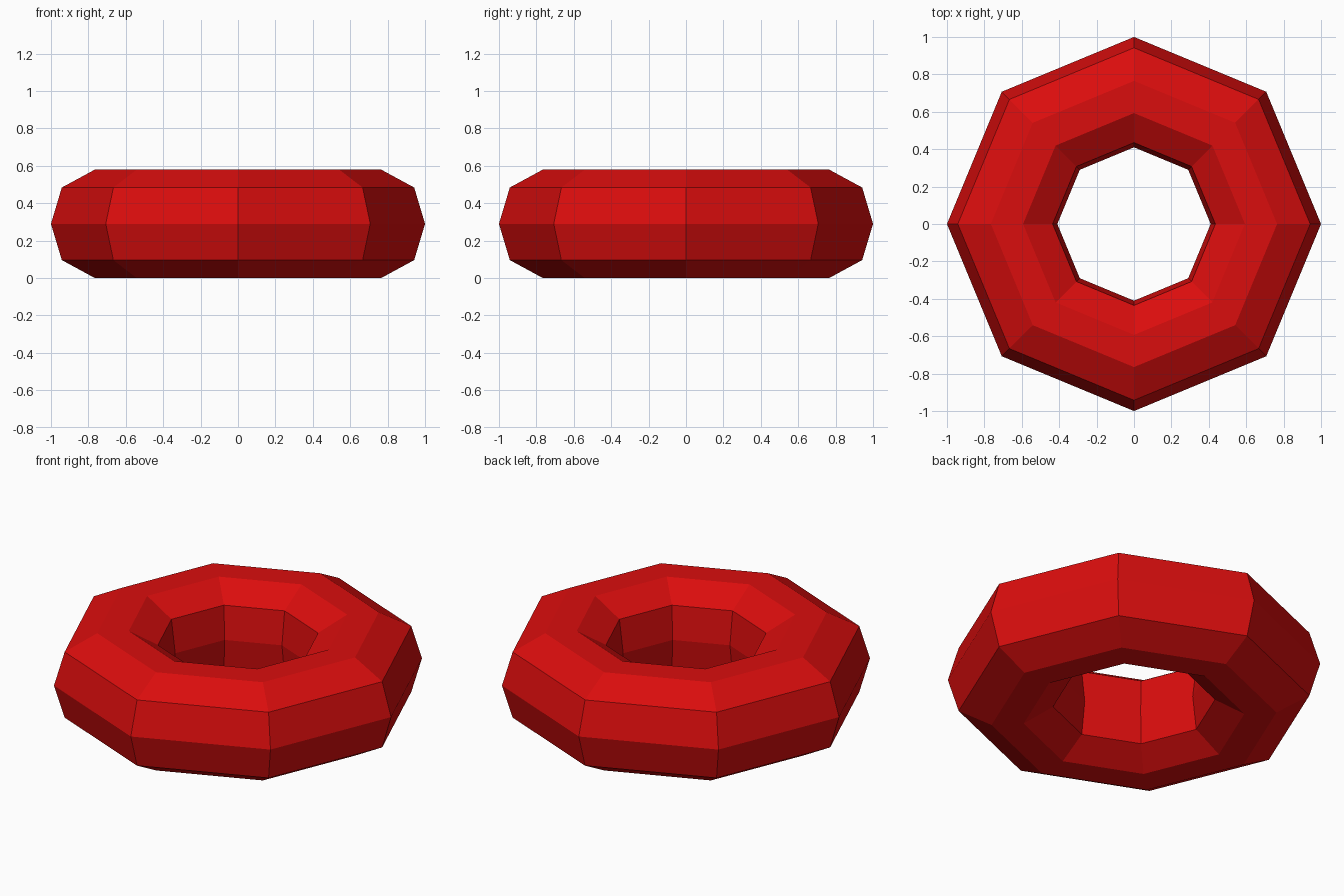
import bpy, bmesh, math

if "Cube" in bpy.data.objects:
    bpy.data.objects.remove(bpy.data.objects["Cube"])

SIDES = 8
# Tube cross-section (radius, height), counter-clockwise from the outer rim
profile = [(1.0, 0.29), (0.942, 0.484), (0.765, 0.58), (0.593, 0.58), (0.435, 0.484),
           (0.41, 0.29), (0.435, 0.096), (0.593, 0.0), (0.765, 0.0), (0.942, 0.096)]

# Faceted ring: the section is repeated round z and bridged with quads
bm = bmesh.new()
rings = []
for i in range(SIDES):
    a = math.tau * i / SIDES
    rings.append([bm.verts.new((r * math.cos(a), r * math.sin(a), z)) for r, z in profile])
n = len(profile)
for i in range(SIDES):
    a, b = rings[i], rings[(i + 1) % SIDES]
    for j in range(n):
        k = (j + 1) % n
        bm.faces.new((a[j], b[j], b[k], a[k]))
bmesh.ops.recalc_face_normals(bm, faces=bm.faces)
mesh = bpy.data.meshes.new("ring")
bm.to_mesh(mesh)
bm.free()

# Red finish
red = bpy.data.materials.new("red")
red.diffuse_color = (0.7, 0.004, 0.004, 1)
red.use_nodes = True
red.node_tree.nodes["Principled BSDF"].inputs["Base Color"].default_value = red.diffuse_color
mesh.materials.append(red)
ring = bpy.data.objects.new("ring", mesh)
bpy.context.collection.objects.link(ring)
